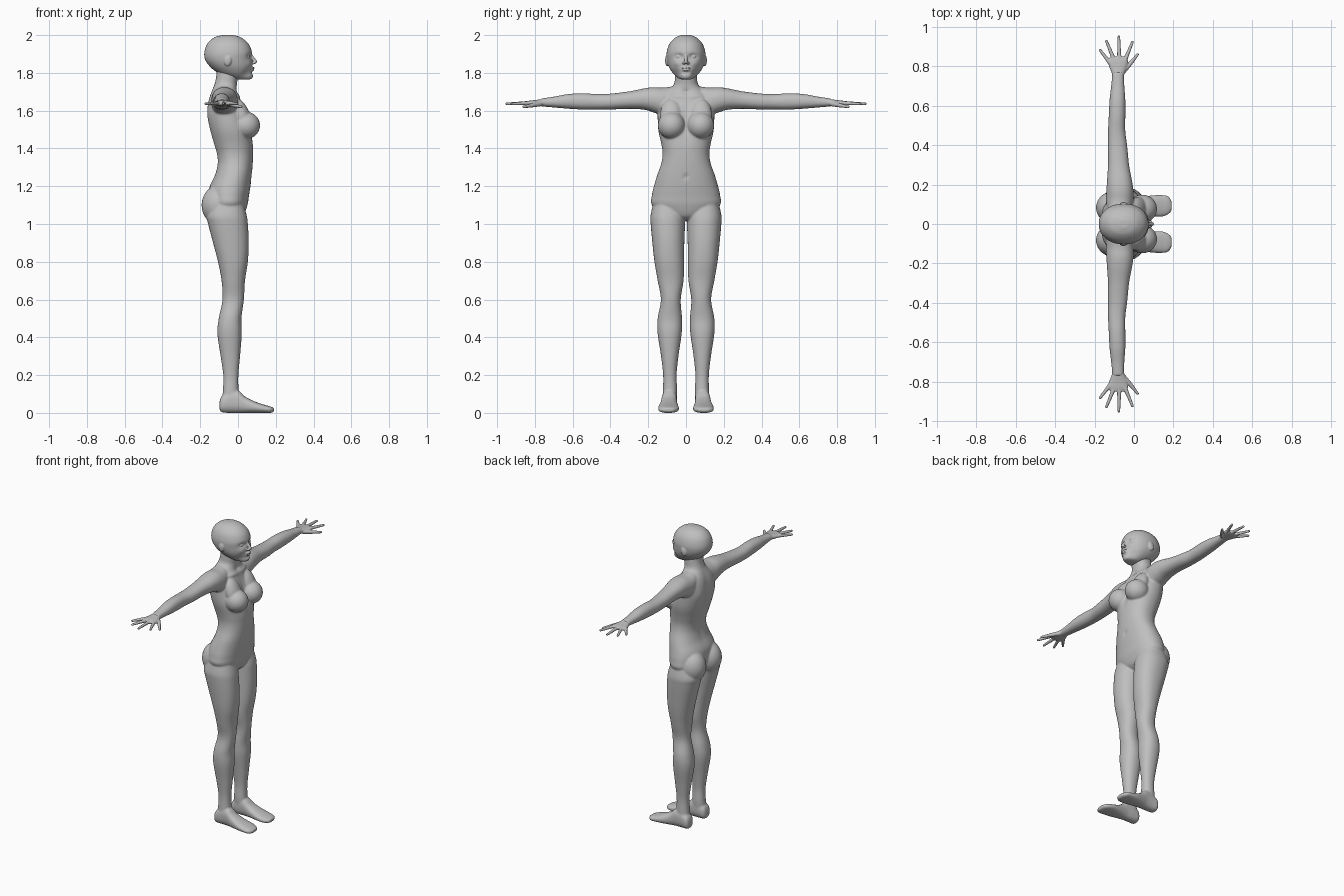
import bpy, bmesh, math
from mathutils import Vector, Matrix

skin = bpy.data.materials.new("plain grey")
skin.diffuse_color = (0.52, 0.52, 0.52, 1)


def catmull(rows, steps=5):
    """Smoothly fill in between profile rows."""
    out = []
    for i in range(len(rows) - 1):
        a, b, c, d = rows[max(i - 1, 0)], rows[i], rows[i + 1], rows[min(i + 2, len(rows) - 1)]
        for s in range(steps):
            t = s / steps
            out.append([0.5 * (2 * q + (r - p) * t + (2 * p - 5 * q + 4 * r - u) * t * t
                               + (3 * q - p - 3 * r + u) * t ** 3) for p, q, r, u in zip(a, b, c, d)])
    return out + [list(rows[-1])]


def loft(bm, axis, rows, n=56, power=2.2):
    """Skin rows of (position, a min, a max, b min, b max) along an axis."""
    place = {"x": lambda t, a, b: (t, a, b), "y": lambda t, a, b: (a, t, b),
             "z": lambda t, a, b: (a, b, t)}[axis]
    rings = []
    for t, a0, a1, b0, b1 in catmull(rows):
        ring = []
        for k in range(n):
            c, s = math.cos(math.tau * k / n), math.sin(math.tau * k / n)
            a = (a0 + a1) / 2 + (a1 - a0) / 2 * math.copysign(abs(c) ** (2 / power), c)
            b = (b0 + b1) / 2 + (b1 - b0) / 2 * math.copysign(abs(s) ** (2 / power), s)
            ring.append(bm.verts.new(place(t, a, b)))
        rings.append(ring)
    for p, q in zip(rings, rings[1:]):
        for k in range(n):
            bm.faces.new((p[k], p[(k + 1) % n], q[(k + 1) % n], q[k]))
    bm.faces.new(rings[0])
    bm.faces.new(rings[-1])


def ball(bm, centre, size, tilt=0.0):
    m = Matrix.Translation(centre) @ Matrix.Rotation(tilt, 4, "Y") @ Matrix.Diagonal((*size, 1))
    bmesh.ops.create_uvsphere(bm, u_segments=32, v_segments=20, radius=1, matrix=m)


def finger(bm, p, q, r0, r1):
    p, q = Vector(p), Vector(q)
    m = Matrix.Translation((p + q) / 2) @ (q - p).to_track_quat("Z", "Y").to_matrix().to_4x4()
    bmesh.ops.create_cone(bm, cap_ends=True, segments=16, radius1=r0, radius2=r1,
                          depth=(q - p).length, matrix=m)
    ball(bm, p, (r0,) * 3)
    ball(bm, q, (r1,) * 3)


def sculpt(bm, centre, radius, push):
    """Push the surface softly around a point."""
    for v in bm.verts:
        d = sum(((v.co[i] - centre[i]) / radius[i]) ** 2 for i in range(3))
        if d < 9:
            v.co += Vector(push) * math.exp(-d)


def mirror(bm):
    new = bmesh.ops.duplicate(bm, geom=bm.verts[:] + bm.edges[:] + bm.faces[:])["geom"]
    for v in new:
        if isinstance(v, bmesh.types.BMVert):
            v.co.y = -v.co.y


def finish(bm, name, voxel, smooth):
    """Fuse the overlapping volumes into one smooth skin."""
    bmesh.ops.recalc_face_normals(bm, faces=bm.faces[:])
    me = bpy.data.meshes.new(name)
    bm.to_mesh(me)
    bm.free()
    me.materials.append(skin)
    ob = bpy.data.objects.new(name, me)
    bpy.context.collection.objects.link(ob)
    fuse = ob.modifiers.new("fuse", "REMESH")
    fuse.mode = "VOXEL"
    fuse.voxel_size = voxel
    fuse.use_smooth_shade = True
    relax = ob.modifiers.new("relax", "SMOOTH")
    relax.factor = 0.5
    relax.iterations = smooth
    return ob


# --- body: legs, feet, arms, breasts and buttocks on one side, then mirrored
bm = bmesh.new()
loft(bm, "z", [  # leg
    (1.14, -.13, .02, .03, .165), (1.05, -.165, .045, .006, .187), (1.0, -.158, .052, .005, .187),
    (.9, -.132, .057, .009, .178), (.8, -.106, .052, .010, .167), (.7, -.087, .037, .013, .15),
    (.6, -.082, .031, .028, .133), (.5, -.102, .018, .021, .15), (.42, -.109, .02, .023, .15),
    (.3, -.092, .011, .04, .132), (.2, -.078, .002, .05, .121), (.12, -.08, .003, .047, .122),
    (.05, -.085, .01, .05, .125)])
loft(bm, "x", [  # foot
    (-.098, .07, .11, .02, .06), (-.085, .053, .127, .003, .09), (-.04, .048, .128, 0, .12),
    (0, .048, .13, 0, .12), (.04, .046, .136, 0, .085), (.09, .04, .145, 0, .06),
    (.14, .037, .147, 0, .043), (.172, .048, .142, 0, .034), (.19, .065, .12, .006, .026)], power=2.4)
loft(bm, "y", [  # shoulder and arm
    (0, -.125, -.03, 1.61, 1.735), (.06, -.135, -.02, 1.6, 1.73), (.12, -.142, -.003, 1.575, 1.722),
    (.17, -.14, -.003, 1.59, 1.724), (.22, -.137, -.01, 1.605, 1.718), (.3, -.132, -.025, 1.61, 1.702),
    (.4, -.132, -.035, 1.606, 1.69), (.47, -.132, -.044, 1.606, 1.688), (.55, -.128, -.044, 1.606, 1.692),
    (.63, -.124, -.044, 1.611, 1.687), (.7, -.116, -.049, 1.617, 1.674), (.77, -.11, -.052, 1.623, 1.664)])
ball(bm, (.042, .077, 1.522), (.075, .072, .072))            # breast
ball(bm, (.02, .078, 1.57), (.045, .06, .10), -.35)          # slope above the breast
ball(bm, (-.10, .083, 1.10), (.093, .085, .105))             # buttock
mirror(bm)

# torso with spine, belly and breastbone modelling
torso = bmesh.new()
loft(torso, "z", [
    (1.02, -.10, .0, -.05, .05), (1.045, -.13, .03, -.11, .11), (1.1, -.15, .05, -.18, .18),
    (1.15, -.155, .058, -.181, .181), (1.2, -.15, .066, -.17, .17), (1.26, -.123, .073, -.152, .152),
    (1.32, -.11, .078, -.131, .131), (1.37, -.115, .08, -.124, .124), (1.42, -.13, .08, -.13, .13),
    (1.5, -.152, .07, -.147, .147), (1.58, -.164, .045, -.15, .15), (1.64, -.16, .02, -.148, .148),
    (1.68, -.15, .006, -.13, .13), (1.71, -.138, -.005, -.092, .092), (1.74, -.125, -.006, -.064, .064),
    (1.78, -.116, .0, -.058, .058), (1.83, -.115, .0, -.055, .055)])
sculpt(torso, (-.15, 0, 1.48), (.07, .025, .16), (.016, 0, 0))
sculpt(torso, (.06, 0, 1.54), (.06, .022, .09), (-.012, 0, 0))
sculpt(torso, (.076, 0, 1.25), (.03, .012, .012), (-.008, 0, 0))
sculpt(torso, (0, 0, 1.7), (.03, .02, .012), (-.01, 0, 0))
for s in (-1, 1):
    sculpt(torso, (-.16, s * .08, 1.58), (.05, .04, .06), (-.006, 0, 0))
    sculpt(torso, (.0, s * .07, 1.675), (.04, .05, .01), (.007, 0, .003))
scratch = bpy.data.meshes.new("torso")
torso.to_mesh(scratch)
torso.free()
bm.from_mesh(scratch)
bpy.data.meshes.remove(scratch)
finish(bm, "body", .005, 8)

# --- head with sculpted face
bm = bmesh.new()
loft(bm, "z", [
    (2.001, -.075, -.03, -.02, .02), (1.988, -.125, .015, -.055, .055), (1.955, -.162, .055, -.087, .087),
    (1.91, -.178, .074, -.102, .102), (1.87, -.174, .074, -.101, .101), (1.835, -.15, .075, -.092, .092),
    (1.805, -.115, .078, -.075, .075), (1.785, -.08, .08, -.058, .058), (1.77, -.04, .074, -.038, .038),
    (1.764, -.01, .055, -.02, .02)], n=112, power=2.1)
for s in (-1, 1):
    sculpt(bm, (.068, s * .038, 1.887), (.04, .024, .014), (-.014, 0, 0))   # eye socket
    sculpt(bm, (.06, s * .05, 1.85), (.04, .02, .015), (.005, 0, 0))        # cheek
    sculpt(bm, (.06, s * .055, 1.79), (.05, .025, .03), (-.012, -s * .006, 0))  # jaw taper
    ball(bm, (.049, s * .038, 1.886), (.014, .016, .010))                   # eye
    ball(bm, (-.053, s * .099, 1.865), (.02, .012, .03), .2)                # ear
    ball(bm, (.083, s * .011, 1.852), (.010, .008, .007))                   # nostril
sculpt(bm, (.078, 0, 1.80), (.03, .03, .008), (-.006, 0, 0))                # dip above chin
finger(bm, (.068, 0, 1.895), (.092, 0, 1.859), .007, .010)                  # nose
ball(bm, (.077, 0, 1.826), (.011, .023, .006))                              # upper lip
ball(bm, (.076, 0, 1.815), (.011, .020, .006))                              # lower lip
finish(bm, "head", .0035, 4)

# --- hands
for s, name in ((1, "left_hand"), (-1, "right_hand")):
    bm = bmesh.new()
    loft(bm, "y", [
        (.735, -.110, -.053, 1.623, 1.664), (.765, -.113, -.048, 1.624, 1.661),
        (.80, -.126, -.035, 1.624, 1.656), (.83, -.131, -.03, 1.626, 1.653),
        (.85, -.12, -.045, 1.63, 1.648)], n=32)
    for p, q in (((-.046, .83), (-.008, .923)), ((-.075, .84), (-.077, .95)),
                 ((-.102, .835), (-.14, .928)), ((-.12, .815), (-.172, .882))):
        finger(bm, (*p, 1.64), (*q, 1.636), .011, .007)
    finger(bm, (-.055, .775, 1.636), (-.018, .815, 1.628), .014, .011)      # thumb
    finger(bm, (-.018, .815, 1.628), (.018, .86, 1.62), .011, .007)
    for v in bm.verts:
        v.co.y *= s
    finish(bm, name, .003, 3)
